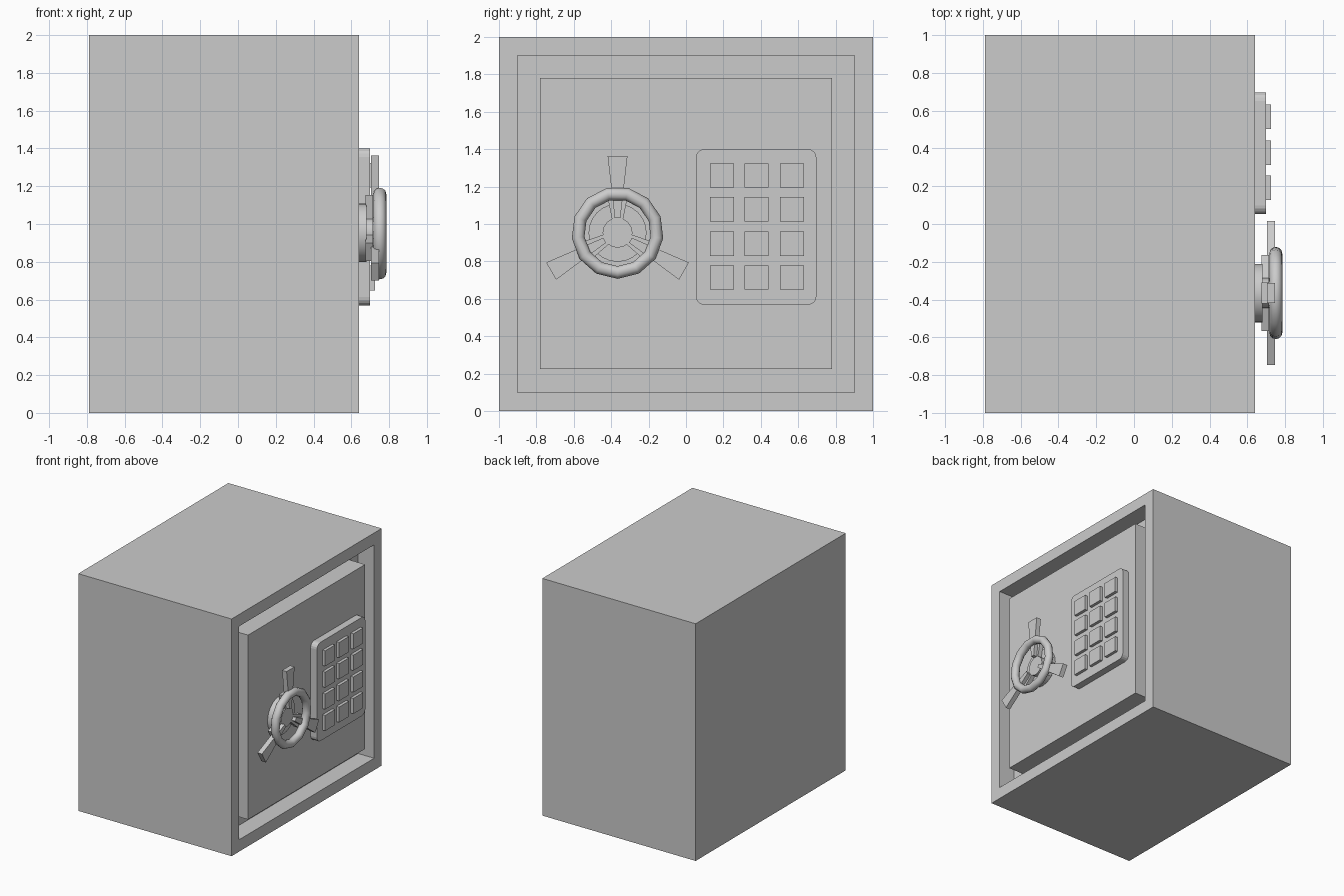
import bpy, bmesh, math
from mathutils import Vector

if "Cube" in bpy.data.objects:
    bpy.data.objects.remove(bpy.data.objects["Cube"])

FRONT = 0.64                      # x of the safe's front plane
WY, WZ = -0.366, 0.953            # wheel centre


def finish(name, bm):
    bmesh.ops.recalc_face_normals(bm, faces=bm.faces)
    me = bpy.data.meshes.new(name)
    bm.to_mesh(me)
    bm.free()
    ob = bpy.data.objects.new(name, me)
    bpy.context.collection.objects.link(ob)
    return ob


def prism(name, pts, x0, x1):
    """Extrude a (y, z) outline from x0 to x1."""
    bm = bmesh.new()
    face = bm.faces.new([bm.verts.new((x0, y, z)) for y, z in pts])
    ext = bmesh.ops.extrude_face_region(bm, geom=[face])
    vs = [g for g in ext["geom"] if isinstance(g, bmesh.types.BMVert)]
    bmesh.ops.translate(bm, verts=vs, vec=(x1 - x0, 0, 0))
    return finish(name, bm)


def rect(y0, y1, z0, z1):
    return [(y0, z0), (y1, z0), (y1, z1), (y0, z1)]


def round_rect(y0, y1, z0, z1, r, n=4):
    pts = []
    corners = [(y1 - r, z1 - r), (y0 + r, z1 - r), (y0 + r, z0 + r), (y1 - r, z0 + r)]
    for k, (cy, cz) in enumerate(corners):
        for i in range(n + 1):
            a = math.pi / 2 * (k + i / n)
            pts.append((cy + r * math.cos(a), cz + r * math.sin(a)))
    return pts


def circle(r, n):
    return [(WY + r * math.sin(2 * math.pi * i / n), WZ - r * math.cos(2 * math.pi * i / n))
            for i in range(n)]


def arm(angle, r0, w0, r1, w1):
    """Tapered radial outline around the wheel centre."""
    c, s = math.cos(angle), math.sin(angle)
    return [(WY + r * c - w * s, WZ + r * s + w * c)
            for r, w in ((r0, -w0), (r1, -w1), (r1, w1), (r0, w0))]


# Cabinet with a recessed doorway
body = prism("safe_body", rect(-1, 1, 0, 2), -0.79, FRONT)
bm = bmesh.new()
bm.from_mesh(body.data)
front = max(bm.faces, key=lambda f: f.calc_center_median().x)
bmesh.ops.inset_region(bm, faces=[front], thickness=0.142)
bmesh.ops.translate(bm, verts=bmesh.ops.extrude_discrete_faces(bm, faces=[front])["faces"][0].verts[:],
                    vec=(-0.15, 0, 0))
bm.to_mesh(body.data)
bm.free()

# Door
prism("door", rect(-0.78, 0.78, 0.225, 1.78), FRONT - 0.15, FRONT)

# Keypad and its twelve keys
prism("keypad_plate", round_rect(0.053, 0.697, 0.568, 1.40, 0.045), FRONT, 0.70)
for r, z in enumerate((0.714, 0.895, 1.079, 1.259)):
    for c, y in enumerate((0.192, 0.377, 0.567)):
        prism(f"key_{r}_{c}", rect(y - 0.065, y + 0.065, z - 0.065, z + 0.065), 0.70, 0.725)

# Handle base and hub
base = prism("handle_base", circle(0.155, 24), FRONT, 0.68)
hub = prism("handle_hub", circle(0.08, 16), 0.675, 0.716)

# Three wide hub arms with slim flared spokes
for i in range(3):
    a = math.radians(90 + 120 * i)
    prism(f"hub_arm_{i}", arm(a, 0.05, 0.025, 0.20, 0.055), 0.675, 0.715)
    prism(f"spoke_{i}", arm(a, 0.08, 0.015, 0.41, 0.053), 0.705, 0.747)

# Hand wheel ring
bm = bmesh.new()
N, M, R, T = 13, 12, 0.212, 0.034
grid = []
for i in range(N):
    u = 2 * math.pi * i / N - math.pi / 2
    grid.append([])
    for j in range(M):
        v = 2 * math.pi * j / M
        q = R + T * math.cos(v)
        grid[i].append(bm.verts.new(Vector((0.751 + T * math.sin(v),
                                            WY + q * math.cos(u), WZ + q * math.sin(u)))))
for i in range(N):
    for j in range(M):
        k, l = (i + 1) % N, (j + 1) % M
        bm.faces.new((grid[i][j], grid[k][j], grid[k][l], grid[i][l]))
ring = finish("wheel_ring", bm)

# Smooth the round parts
bpy.ops.object.select_all(action='DESELECT')
for ob in (base, hub, ring):
    ob.select_set(True)
bpy.context.view_layer.objects.active = ring
bpy.ops.object.shade_smooth_by_angle(angle=math.radians(35))
